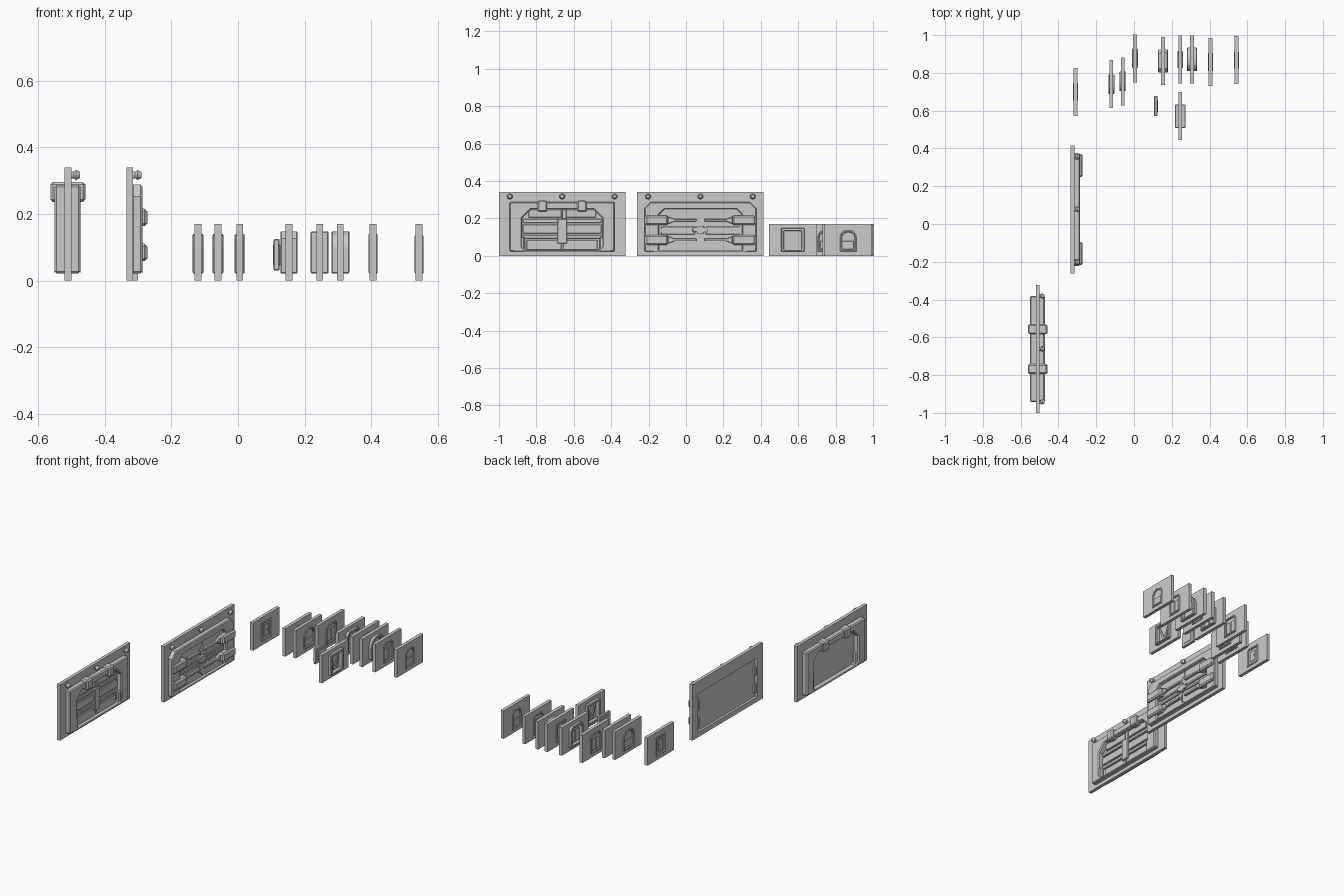
import bpy, bmesh, math
from mathutils import Matrix

if "Cube" in bpy.data.objects:
    bpy.data.objects.remove(bpy.data.objects["Cube"])


def outline(cy, hw, z0, z1, c=0.0, n=1, cb=0.0):
    """Door outline in the YZ plane: top corners cut (n=1) or rounded, bottom optionally cut."""
    pts = [(cy - hw, z0 + cb), (cy - hw + cb, z0)] if cb else [(cy - hw, z0)]
    pts += [(cy + hw - cb, z0), (cy + hw, z0 + cb)] if cb else [(cy + hw, z0)]
    if not c:
        return pts + [(cy + hw, z1), (cy - hw, z1)]
    for s, a0 in ((1, 0), (-1, math.pi / 2)):
        for i in range(n + 1):
            a = a0 + math.pi / 2 * i / n
            pts.append((cy + s * (hw - c) + c * math.cos(a), z1 - c + c * math.sin(a)))
    return pts


def prism(name, loops, x0, x1, bevel=0.0):
    """Extrude an outline (and optional hole) along x."""
    bm = bmesh.new()
    edges = []
    for loop in loops:
        vs = [bm.verts.new((x0, y, z)) for y, z in loop]
        edges += [bm.edges.new((vs[i - 1], vs[i])) for i in range(len(vs))]
    if len(loops) == 1:
        bm.faces.new(bm.verts[:])
    else:
        bmesh.ops.triangle_fill(bm, edges=edges, use_beauty=True)
    ext = bmesh.ops.extrude_face_region(bm, geom=bm.faces[:])
    bmesh.ops.translate(bm, vec=(x1 - x0, 0, 0),
                        verts=[g for g in ext["geom"] if isinstance(g, bmesh.types.BMVert)])
    bmesh.ops.recalc_face_normals(bm, faces=bm.faces[:])
    return finish(name, bm, bevel)


def finish(name, bm, bevel=0.0):
    me = bpy.data.meshes.new(name)
    bm.to_mesh(me)
    bm.free()
    ob = bpy.data.objects.new(name, me)
    bpy.context.collection.objects.link(ob)
    if bevel:
        m = ob.modifiers.new("bevel", "BEVEL")
        m.width, m.segments, m.limit_method, m.angle_limit = bevel, 1, "ANGLE", math.radians(50)
    return ob


def box(name, x0, x1, y0, y1, z0, z1, bevel=0.0):
    return prism(name, [[(y0, z0), (y1, z0), (y1, z1), (y0, z1)]], x0, x1, bevel)


def lamp(x, y, z):
    """Wall lamp: narrow stem, flared collar and tapered bulb."""
    bm = bmesh.new()
    for r1, r2, a, b in ((.011, .011, 0, .006), (.008, .015, .005, .014), (.015, .009, .014, .026)):
        mat = Matrix.Translation((x + (a + b) / 2, y, z)) @ Matrix.Rotation(math.pi / 2, 4, "Y")
        bmesh.ops.create_cone(bm, cap_ends=True, segments=12, radius1=r1, radius2=r2,
                              depth=b - a, matrix=mat)
    finish("wall_lamp", bm)


# ---- Hangar door with overhead hinges ----
X, cy = -0.51, -0.662
hole = outline(cy, .215, .03, .25, .05, 1, .02)
prism("hangar_wall", [outline(cy, .338, 0, .34), hole], X - .01, X + .01)
prism("hangar_frame", [outline(cy, .281, .022, .287), hole], X - .04, X + .038, .006)
box("hangar_door_core", X - .008, X + .006, cy - .215, cy + .215, .028, .25)
for z0, z1, hw in ((.03, .085, .19), (.092, .112, .21), (.12, .168, .21), (.176, .196, .21), (.204, .247, .18)):
    for s in (-1, 1):
        y0, y1 = sorted((cy + s * .004, cy + s * hw))
        box("hangar_door_slat", X + .004, X + .016, y0, y1, z0, z1, .003)
box("hangar_door_latch", X + .01, X + .027, cy - .026, cy + .026, .065, .197, .004)
box("latch_rod", X + .01, X + .02, cy, cy + .022, .197, .247, .002)
for y in (-.768, -.557):
    box("overhead_hinge", X - .052, X + .052, y - .026, y + .026, .236, .296, .007)
for s in (-1, 1):
    for side in (-1, 1):
        xa, xb = sorted((X + side * .01, X + side * .034))
        ya, yb = sorted((cy + s * .2, cy + s * .23))
        box("frame_foot", xa, xb, ya, yb, .03, .10, .006)

# ---- Blast door with side clamps ----
X, cy = -0.325, 0.077
prism("blast_wall", [outline(cy, .338, 0, .34), outline(cy, .285, .03, .265)], X - .01, X + .01)
prism("blast_frame", [outline(cy, .299, .022, .288, .035), outline(cy, .222, .028, .25, .03)],
      X + .006, X + .038, .005)
box("blast_door_core", X + .004, X + .012, cy - .287, cy + .287, .024, .268)
# Two leaves meeting on a zigzag seam
seam = [(.090, .03), (.090, .042), (.064, .058), (.064, .1), (.080, .12),
        (.080, .16), (.062, .18), (.062, .2), (.090, .22), (.090, .247)]
left = [(y - .003, z) for y, z in seam] + [(-.115, .247), (-.143, .22), (-.143, .03)]
right = [(y + .003, z) for y, z in seam] + [(.269, .247), (.297, .22), (.297, .03)]
prism("blast_leaf_left", [left], X + .01, X + .02)
prism("blast_leaf_right", [right], X + .01, X + .02)
for s in (-1, 1):
    for z in (.085, .19):
        # Clamp, locking bar and its tapered socket
        ya, yb = sorted((cy + s * .172, cy + s * .294))
        box("clamp", X + .012, X + .053, ya, yb, z - .026, z + .026, .008)
        prism("locking_bar", [[(cy + s * a, z + b) for a, b in
              ((.022, -.007), (.14, -.007), (.172, -.02), (.172, .02), (.14, .007), (.022, .007))]],
              X + .018, X + .034, .002)
        ya, yb = sorted((cy + s * .265, cy + s * .283))
        box("clamp_back_plate", X - .008, X + .008, ya, yb, z - .03, z + .03, .003)
    for z in (.121, .149):
        ya, yb = sorted((cy + s * .03, cy + s * .21))
        box("leaf_rib", X + .018, X + .028, ya, yb, z - .007, z + .007, .002)
prism("center_lock", [[(.036, .128), (.058, .128), (.058, .118), (.096, .118), (.096, .126),
                       (.116, .126), (.116, .152), (.096, .152), (.096, .16), (.058, .16),
                       (.058, .154), (.036, .154)]], X + .018, X + .036, .002)

for x, y0 in ((-.50, -.662), (-.315, .077)):
    for d in (-.28, 0, .28):
        lamp(x, y0 + d, .317)


# ---- Small double-sided doors ----
def small_door(x, cy, style, t, hw, top):
    c, n = {"arch": (hw * .85, 6), "cut": (hw * .35, 1), "rect": (0, 1)}[style]
    w = .010 if t < .02 else .015
    inner = outline(cy, hw - w, .032, top - w, max(c - w * .6, 0) if c else 0, n)
    prism("small_wall", [outline(cy, .127, 0, .17), inner], x - .01, x + .01)
    prism("small_frame", [outline(cy, hw, .022, top, c, n), inner], x - t, x + t, .003)
    prism("small_door", [inner], x - .005, x + .005)
    return inner


doors = [(-.31, .70, "rect", .014, .048, .138), (-.12, .74, "arch", .016, .052, .140),
         (-.06, .755, "arch", .016, .052, .140), (.005, .877, "cut", .015, .052, .140),
         (.153, .863, "cut", .026, .061, .148), (.245, .87, "rect", .015, .045, .140),
         (.307, .872, "arch", .027, .062, .148), (.405, .857, "cut", .014, .048, .140),
         (.543, .867, "arch", .014, .044, .136), (.245, .571, "rect", .027, .062, .148)]
for i, (x, cy, style, t, hw, top) in enumerate(doors):
    small_door(x, cy, style, t, hw, top)
    w = hw - (.010 if t < .02 else .015)
    for s in (-1, 1):
        a, b = sorted((x + s * .004, x + s * .010))
        if i == 9:
            # Slanted braces meeting at the sill
            for k in (-1, 1):
                prism("slanted_brace", [[(cy + k * p, z) for p, z in
                      ((0, .036), (.010, .036), (.044, .125), (.034, .125), (0, .052))]], a, b)
        elif style == "arch":
            box("door_lower_panel", a, b, cy - w + .003, cy + w - .003, .034, .078, .002)
        elif style == "cut":
            for k in (-1, 1):
                ya, yb = sorted((cy + k * .002, cy + k * (w - .004)))
                box("door_leaf_panel", a, b, ya, yb, .036, .108, .002)
        else:
            box("door_panel", a, b, cy - w * .6, cy + w * .6, .045, .115, .003)
            box("door_handle", min(a, x + s * .013), max(b, x + s * .013),
                cy + w * .25, cy + w * .45, .072, .088)

# Loose door leaf
prism("loose_door", [outline(.625, .053, .03, .125)], .107, .125, .003)
box("loose_door_panel", .105, .127, .592, .658, .045, .11, .003)
